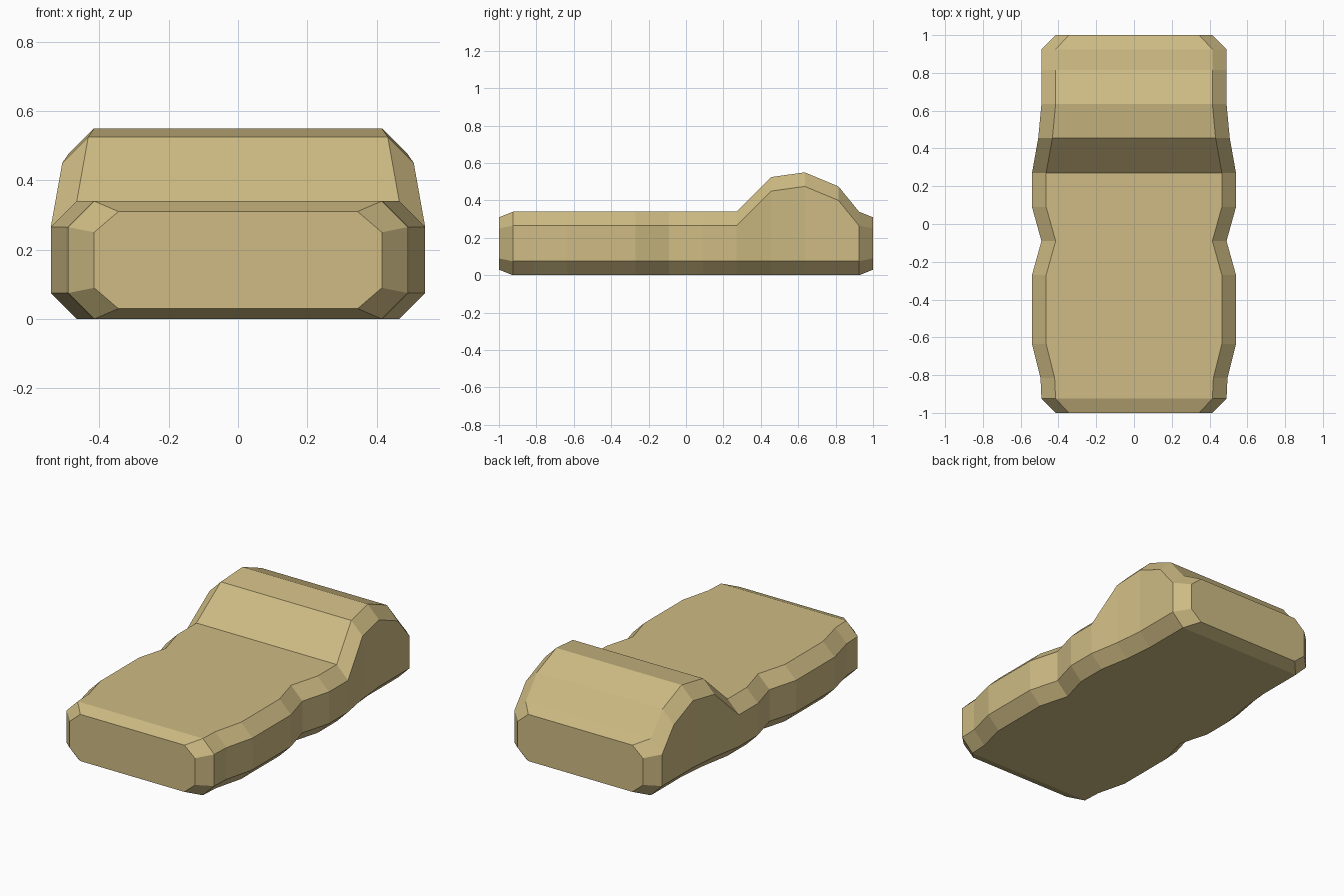
import bpy, bmesh

if "Cube" in bpy.data.objects:
    bpy.data.objects.remove(bpy.data.objects["Cube"])

# Stations along y: (y, half width, top height)
stations = [
    (-0.925, 0.49, 0.34), (-0.815, 0.495, 0.34), (-0.635, 0.54, 0.34),
    (-0.27, 0.54, 0.34), (-0.09, 0.49, 0.34), (0.09, 0.54, 0.34),
    (0.27, 0.54, 0.34), (0.455, 0.507, 0.525), (0.635, 0.49, 0.55),
    (0.815, 0.49, 0.475), (0.925, 0.49, 0.34),
]
CH = 0.075


def ring(bm, y, w, bottom, top, cx, cz):
    """Chamfered rectangle standing across y."""
    half = [(w - cx, bottom), (w, bottom + cz), (w, top - cz), (w - cx, top)]
    pts = half + [(-x, z) for x, z in reversed(half)]
    return [bm.verts.new((x, y, z)) for x, z in pts]


bm = bmesh.new()

# Cushion body with smaller end caps
rings = [ring(bm, -1, 0.415, 0.03, 0.31, 0.07, 0.06)]
rings += [ring(bm, y, w, 0, top, CH, CH) for y, w, top in stations]
rings.append(ring(bm, 1, 0.415, 0.03, 0.31, 0.07, 0.06))
for a, b in zip(rings, rings[1:]):
    for i in range(8):
        j = (i + 1) % 8
        bm.faces.new((a[i], a[j], b[j], b[i]))
bm.faces.new(rings[0])
bm.faces.new(rings[-1][::-1])
bmesh.ops.recalc_face_normals(bm, faces=bm.faces)

mesh = bpy.data.meshes.new("padded_bed")
bm.to_mesh(mesh)
bm.free()
bed = bpy.data.objects.new("padded_bed", mesh)
bpy.context.collection.objects.link(bed)

# Tan fabric
tan = bpy.data.materials.new("tan_fabric")
tan.diffuse_color = (0.62, 0.50, 0.23, 1)
tan.use_nodes = True
tan.node_tree.nodes["Principled BSDF"].inputs["Base Color"].default_value = tan.diffuse_color
mesh.materials.append(tan)
